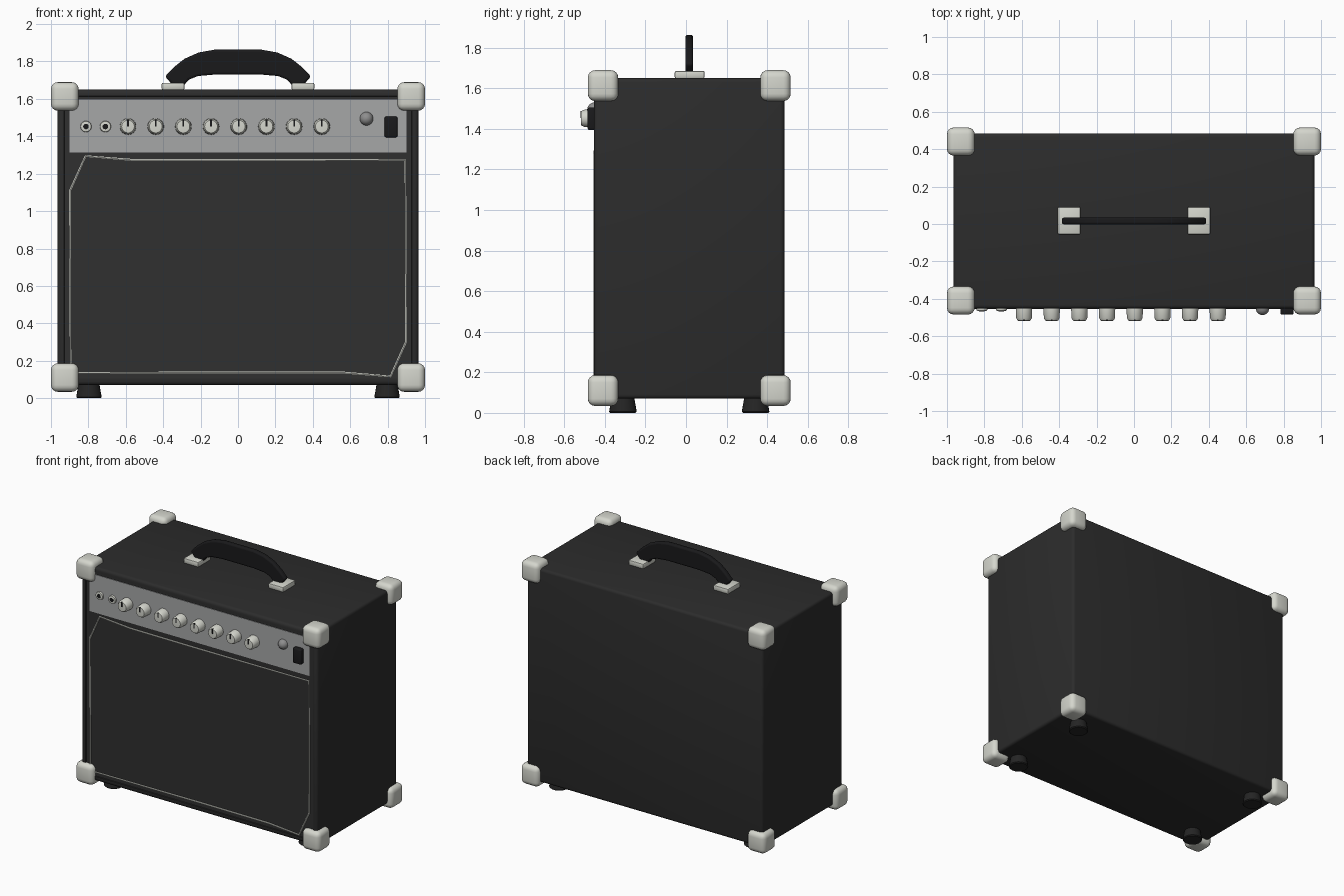
import bpy, bmesh, math
from mathutils import Matrix, Vector

cube = bpy.data.objects.get("Cube")
if cube:
    bpy.data.objects.remove(cube, do_unlink=True)


def material(name, r, g, b):
    m = bpy.data.materials.new(name)
    m.use_nodes = True
    m.diffuse_color = (r, g, b, 1)
    m.node_tree.nodes["Principled BSDF"].inputs["Base Color"].default_value = (r, g, b, 1)
    return m


COVERING = material("black covering", 0.025, 0.025, 0.025)
CLOTH = material("grille cloth", 0.029, 0.029, 0.029)
RUBBER = material("black rubber", 0.018, 0.018, 0.018)
BLACK = material("black plastic", 0.010, 0.010, 0.011)
METAL = material("pale metal", 0.66, 0.67, 0.61)
PANEL = material("grey panel", 0.38, 0.385, 0.39)
LENS = material("grey lens", 0.27, 0.27, 0.27)

MID_Y = 0.016      # middle of the cabinet depth
FACE_Y = -0.447    # recessed front surface


def finish(name, bm, *mats):
    bmesh.ops.recalc_face_normals(bm, faces=bm.faces)
    mesh = bpy.data.meshes.new(name)
    bm.to_mesh(mesh)
    bm.free()
    ob = bpy.data.objects.new(name, mesh)
    bpy.context.collection.objects.link(ob)
    for m in mats:
        mesh.materials.append(m)
    smooth(ob)
    return ob


def smooth(ob):
    bpy.ops.object.select_all(action='DESELECT')
    bpy.context.view_layer.objects.active = ob
    ob.select_set(True)
    bpy.ops.object.shade_smooth_by_angle(angle=math.radians(40))


def box_mesh(center, size, bevel=0, segments=3):
    bm = bmesh.new()
    bmesh.ops.create_cube(bm, size=1, matrix=Matrix.Translation(center) @ Matrix.Diagonal((*size, 1)))
    if bevel:
        bmesh.ops.bevel(bm, geom=bm.edges[:], offset=bevel, segments=segments,
                        profile=0.5, affect='EDGES')
    return bm


def box(name, center, size, mat, bevel=0, segments=3):
    return finish(name, box_mesh(center, size, bevel, segments), mat)


def turned(name, profile, loc, mat, axis, sides=24):
    """Turn (radius, distance) points about an axis starting at loc."""
    bm = bmesh.new()
    turn = Vector((0, 0, 1)).rotation_difference(Vector(axis)).to_matrix()
    rings = []
    for r, d in profile:
        ring = []
        for i in range(sides):
            a = math.tau * i / sides
            ring.append(bm.verts.new(turn @ Vector((r * math.cos(a), r * math.sin(a), d)) + Vector(loc)))
        rings.append(ring)
    for low, high in zip(rings, rings[1:]):
        for i in range(sides):
            j = (i + 1) % sides
            bm.faces.new((low[i], low[j], high[j], high[i]))
    bm.faces.new(rings[0])
    bm.faces.new(rings[-1])
    return finish(name, bm, mat)


# Cabinet with a shallow recessed front
bm = box_mesh((0, MID_Y, 0.86), (1.93, 0.938, 1.58), 0.02)
front = max((f for f in bm.faces if f.normal.y < -0.99), key=lambda f: f.calc_area())
bmesh.ops.inset_region(bm, faces=[front], thickness=0.02)
bmesh.ops.inset_region(bm, faces=[front], thickness=0.003, depth=0)
bmesh.ops.translate(bm, verts=front.verts, vec=(0, FACE_Y - front.calc_center_median().y, 0))
front.material_index = 1
finish("cabinet", bm, COVERING, CLOTH)

# Corner protectors and feet
for side, sx in (("left", 1), ("right", -1)):
    for end, sy in (("front", -1), ("back", 1)):
        for level, z in (("lower", 0.11), ("upper", 1.613)):
            box(f"{level}_{end}_{side}_corner", (sx * 0.926, MID_Y + sy * 0.425, z),
                (0.148, 0.15, 0.152), METAL, 0.036, 4)
        turned(f"{end}_{side}_foot", [(0.062, 0), (0.068, 0.006), (0.056, 0.075)],
               (sx * 0.797, MID_Y + sy * 0.327, 0), RUBBER, (0, 0, 1))
    # Handle mounts
    box(f"{side}_handle_mount", (sx * 0.347, MID_Y + 0.002, 1.667), (0.122, 0.147, 0.038),
        METAL, 0.008, 2)

# Carrying handle: arched side profile, mirrored and given thickness
outer = [(0.355, 1.68), (0.39, 1.72), (0.34, 1.772), (0.285, 1.815), (0.21, 1.848), (0.125, 1.863)]
inner = [(0.125, 1.73), (0.215, 1.722), (0.262, 1.703), (0.287, 1.675)]
outline = (outer + [(-x, z) for x, z in reversed(outer)]
           + [(-x, z) for x, z in reversed(inner)] + inner)
# the inner edge runs from the right end back to the left end
bm = bmesh.new()
face = bm.faces.new([bm.verts.new((x, MID_Y - 0.019, z)) for x, z in
                     outer + [(-x, z) for x, z in reversed(outer)]
                     + [(-x, z) for x, z in reversed(inner)] + inner])
bm.normal_update()
made = bmesh.ops.extrude_face_region(bm, geom=[face])
bmesh.ops.translate(bm, vec=(0, 0.038, 0),
                    verts=[v for v in made["geom"] if isinstance(v, bmesh.types.BMVert)])
handle = finish("carrying_handle", bm, BLACK)
rounding = handle.modifiers.new("rounding", 'BEVEL')
rounding.width, rounding.segments = 0.012, 3
rounding.limit_method, rounding.angle_limit = 'ANGLE', math.radians(60)

# Control panel
box("control_panel", (0, FACE_Y - 0.001, 1.455), (1.8, 0.006, 0.282), PANEL)
panel_y = FACE_Y - 0.004
out = (0, -1, 0)

# Knobs with pointer marks
for i in range(8):
    x = -0.588 + i * 0.148
    turned(f"knob_{i + 1}", [(0.044, 0), (0.042, 0.052), (0.034, 0.066), (0.026, 0.067)],
           (x, panel_y, 1.452), METAL, out)
    box(f"knob_pointer_{i + 1}", (x, panel_y - 0.064, 1.471), (0.009, 0.009, 0.036), BLACK)

# Input jacks
for i, x in enumerate((-0.813, -0.709)):
    turned(f"jack_ring_{i + 1}", [(0.03, 0), (0.028, 0.012), (0.018, 0.014)],
           (x, panel_y, 1.452), METAL, out)
    turned(f"jack_hole_{i + 1}", [(0.015, 0), (0.015, 0.016)], (x, panel_y, 1.452), BLACK, out, 16)

# Indicator lamp and power switch
dome = [(0.036 * math.cos(a), 0.036 * math.sin(a)) for a in (math.pi / 2 * k / 6 for k in range(6))]
turned("indicator_lamp", dome + [(0.002, 0.036)], (0.687, panel_y, 1.494), LENS, out)
box("power_switch", (0.818, panel_y - 0.014, 1.45), (0.07, 0.04, 0.112), BLACK, 0.01)

# Grille piping: half the loop, repeated by a half turn about the grille centre
half = [(-0.895, 0.135), (-0.898, 1.11), (-0.815, 1.294), (-0.57, 1.274), (0, 1.272), (0.62, 1.281)]
loop = half[:-1] + [(-x, 1.41 - z) for x, z in half[:-1]]
curve = bpy.data.curves.new("grille_piping", 'CURVE')
curve.dimensions = '3D'
curve.bevel_depth, curve.bevel_resolution = 0.006, 1
spline = curve.splines.new('POLY')
spline.points.add(len(loop) - 1)
for p, (x, z) in zip(spline.points, loop):
    p.co = (x, FACE_Y - 0.002, z, 1)
spline.use_cyclic_u = True
curve.materials.append(METAL)
piping = bpy.data.objects.new("grille_piping", curve)
bpy.context.collection.objects.link(piping)
bpy.ops.object.select_all(action='DESELECT')
bpy.context.view_layer.objects.active = piping
piping.select_set(True)
bpy.ops.object.convert(target='MESH')
smooth(bpy.context.object)
